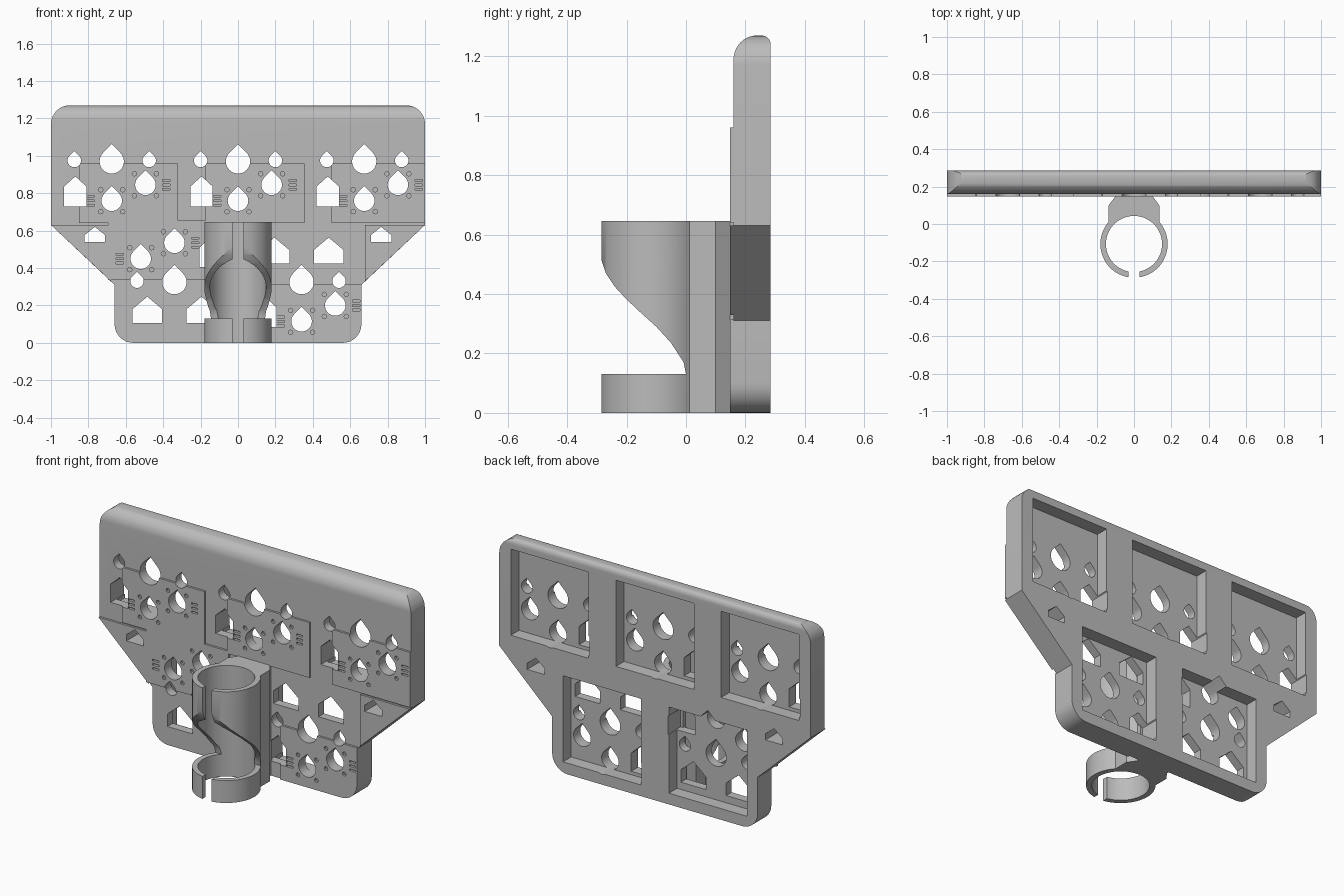
import bpy, bmesh
from math import sin, cos, pi, radians, asin, acos

cube = bpy.data.objects.get("Cube")
if cube:
    bpy.data.objects.remove(cube, do_unlink=True)

grey = bpy.data.materials.new("plain grey")
grey.use_nodes = True
grey.diffuse_color = (0.5, 0.5, 0.5, 1)
grey.node_tree.nodes["Principled BSDF"].inputs["Base Color"].default_value = (0.5, 0.5, 0.5, 1)

AXES = {"x": lambda a, b, d: (d, a, b),
        "y": lambda a, b, d: (a, d, b),
        "z": lambda a, b, d: (a, b, d)}


def prisms(name, items):
    """One object made of extruded outlines: (points, axis, low, high)."""
    bm = bmesh.new()
    for pts, axis, lo, hi in items:
        put = AXES[axis]
        a = [bm.verts.new(put(u, v, lo)) for u, v in pts]
        b = [bm.verts.new(put(u, v, hi)) for u, v in pts]
        n = len(pts)
        bm.faces.new(a)
        bm.faces.new(b[::-1])
        for i in range(n):
            j = (i + 1) % n
            bm.faces.new((a[j], a[i], b[i], b[j]))
    bmesh.ops.recalc_face_normals(bm, faces=bm.faces)
    mesh = bpy.data.meshes.new(name)
    bm.to_mesh(mesh)
    bm.free()
    mesh.materials.append(grey)
    obj = bpy.data.objects.new(name, mesh)
    bpy.context.collection.objects.link(obj)
    return obj


def boolean(obj, cutter, operation="DIFFERENCE"):
    cutter.hide_render = True
    mod = obj.modifiers.new("cut", "BOOLEAN")
    mod.solver = "EXACT"
    mod.operation = operation
    mod.object = cutter
    bpy.context.view_layer.objects.active = obj
    bpy.ops.object.modifier_apply(modifier=mod.name)


def arc(cx, cy, rx, ry, start, end, steps):
    return [(cx + rx * cos(radians(start + (end - start) * i / steps)),
             cy + ry * sin(radians(start + (end - start) * i / steps)))
            for i in range(steps + 1)]


def rect(x0, x1, z0, z1):
    return [(x0, z0), (x1, z0), (x1, z1), (x0, z1)]


def drop(cx, cz, r):
    return arc(cx, cz, r, r, 135, 405, 24) + [(cx, cz + r * 1.414)]


def house(cx, cz, w, h, eave):
    z0 = cz - h / 2
    return [(cx - w / 2, z0), (cx + w / 2, z0), (cx + w / 2, z0 + h * eave),
            (cx, z0 + h), (cx - w / 2, z0 + h * eave)]


def mirror(half):
    return half + [(-x, z) for x, z in reversed(half)]


FRONT, WEB, BACK, PAD = 0.16, 0.21, 0.285, 0.148

# Main plate: stepped outline crossed with a rounded edge profile
outline = mirror(arc(0.56, 0.1, 0.1, 0.1, -90, 0, 8)
                 + [(0.66, 0.31), (1, 0.63)]
                 + arc(0.9, 1.17, 0.1, 0.1, 0, 90, 8))
section = ([(BACK, -0.1), (BACK, 1.24)]
           + arc(0.255, 1.24, 0.03, 0.03, 10, 90, 4)
           + arc(0.24, 1.19, 0.08, 0.08, 90, 180, 10) + [(FRONT, -0.1)])
plate = prisms("back_plate", [(outline, "y", 0.1, 0.4)])
trim = prisms("edge_cutter", [(section, "x", -1.2, 1.2)])
boolean(plate, trim, "INTERSECT")

# Five cells: centre and direction (1 upright, -1 turned half round)
cells = [(x, 0.97, 1) for x in (-0.675, 0, 0.675)] + [(0.34, 0.325, 1), (-0.34, 0.325, -1)]

# Square pockets in the back
pockets = [(rect(x - 0.25, x + 0.25, z - 0.26, z + 0.24), "y", WEB, 0.4) for x, z, s in cells]
pocket_cutter = prisms("pocket_cutter", pockets)
boolean(plate, pocket_cutter)

# Raised front pads and corner wings
pads = []
for x, z, s in cells:
    a, b = sorted((x - 0.175 * s, min(x + 0.355 * s, 1.0)))
    c, d = sorted((z - 0.01 * s, z - 0.33 * s))
    if s == 1 and z < 0.5:
        b = 0.66
        pad = [(a, d), (a, 0)] + arc(0.56, 0.1, 0.1, 0.1, -90, 0, 8) + [(b, d)]
    else:
        pad = rect(a, b, c, d)
    pads.append(prisms("front_pad", [(pad, "y", PAD, FRONT + 0.005)]))
for side in (-1, 1):
    wing = [(side * 0.68, 0.33), (side * 1, 0.63), (side * 0.68, 0.63)]
    pads.append(prisms("corner_wing", [(wing, "y", PAD, FRONT + 0.005)]))

# Cut-outs: drops, house shapes, pin holes and latch slits
holes = []


def through(pts):
    holes.append((pts, "y", 0.1, 0.4))


def shallow(pts):
    holes.append((pts, "y", 0.1, FRONT + 0.003))


for x, z, s in cells:
    through(drop(x, z, 0.065))
    for dx in (-0.2, 0.2):
        through(drop(x + dx, z + 0.005, 0.036))
    through(house(x - 0.195 * s, z - 0.16 * s, 0.12, 0.16, 0.66))
    if z < 0.5:
        for dx in (-0.145, 0.145):
            through(house(x + dx, z + 0.01 + 0.158 * s, 0.16, 0.14, 0.52))
    for dx, dz, out in ((0, -0.21, -1), (0.18, -0.125, 1)):
        cx, cz = x + dx * s, z + dz * s
        through(drop(cx, cz, 0.055))
        for k in range(4):
            t = pi / 4 + k * pi / 2
            shallow(arc(cx + 0.083 * cos(t), cz + 0.083 * sin(t), 0.012, 0.012, 0, 315, 7))
        mx = cx + 0.112 * out * s
        for k in (-1, 0, 1):
            shallow(rect(mx - 0.02, mx + 0.02, cz + 0.024 * k - 0.005, cz + 0.024 * k + 0.005))
for side in (-1, 1):
    through(house(side * 0.765, 0.58, 0.11, 0.08, 0.45))
hole_cutter = prisms("hole_cutter", holes)
for part in [plate] + pads:
    boolean(part, hole_cutter)

# Split tube holder with neck
CY, R_OUT, R_IN, GAP = -0.107, 0.18, 0.15, 0.03
slit_out = -90 + asin(GAP / R_OUT) * 180 / pi
slit_in = -90 + asin(GAP / R_IN) * 180 / pi
neck_angle = acos(0.135 / R_OUT) * 180 / pi
half = (arc(0, CY, R_OUT, R_OUT, slit_out, neck_angle, 28)
        + [(0.135, 0.1), (0.1, PAD), (0.1, FRONT + 0.01)])
bore = arc(0, CY, R_IN, R_IN, 180 - slit_in, slit_in, 56)
holder = prisms("tube_holder", [(mirror(half) + bore, "z", 0, 0.645)])

# Sloping window above the lower ring
window = [(-0.4, 0.13), (0.0, 0.13), (-0.008, 0.17), (-0.05, 0.235), (-0.1, 0.29),
          (-0.15, 0.335), (-0.2, 0.382), (-0.24, 0.425), (-0.27, 0.47), (-0.285, 0.515),
          (-0.4, 0.515)]
window_cutter = prisms("window_cutter", [(window, "x", -0.4, 0.4)])
boolean(holder, window_cutter)

for cutter in (trim, pocket_cutter, hole_cutter, window_cutter):
    bpy.data.objects.remove(cutter, do_unlink=True)

# Smooth the rounded walls, keep edges sharp
bpy.ops.object.select_all(action="DESELECT")
for part in [plate, holder] + pads:
    part.select_set(True)
bpy.context.view_layer.objects.active = plate
bpy.ops.object.shade_smooth_by_angle(angle=radians(30))
